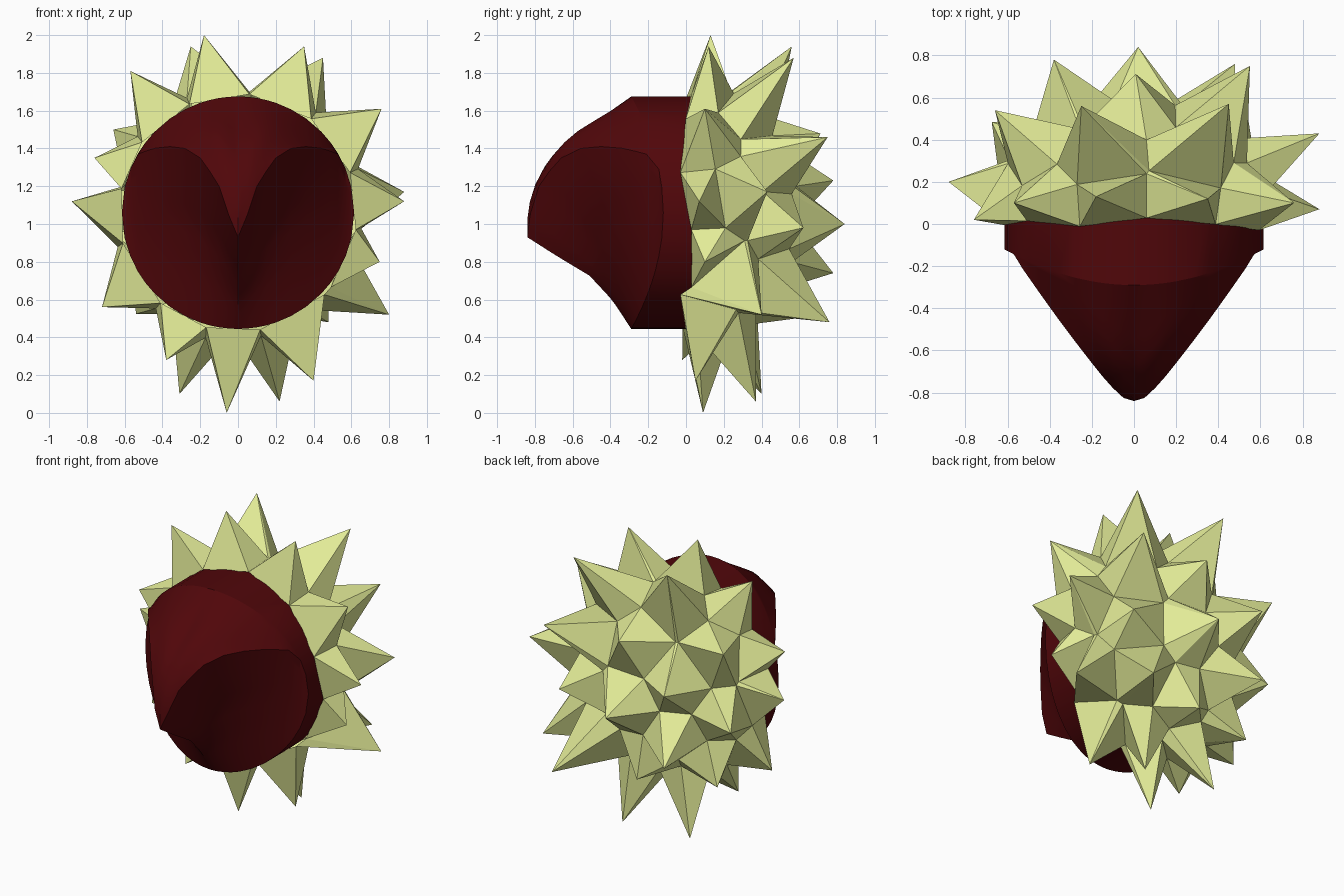
import bpy, bmesh, math, random
from mathutils import Vector

if "Cube" in bpy.data.objects:
    bpy.data.objects.remove(bpy.data.objects["Cube"])

CZ = 1.06


def make_object(name, bm, colour):
    bmesh.ops.recalc_face_normals(bm, faces=bm.faces[:])
    me = bpy.data.meshes.new(name)
    bm.to_mesh(me)
    bm.free()
    ob = bpy.data.objects.new(name, me)
    bpy.context.collection.objects.link(ob)
    mat = bpy.data.materials.new(name + "_colour")
    mat.diffuse_color = (*colour, 1)
    mat.use_nodes = True
    mat.node_tree.nodes["Principled BSDF"].inputs["Base Color"].default_value = mat.diffuse_color
    me.materials.append(mat)
    return ob


def lerp_curve(pts, v):
    for (a, fa), (b, fb) in zip(pts, pts[1:]):
        if v <= b:
            return fa + (fb - fa) * max(0, v - a) / (b - a)
    return pts[-1][1]


# Nut: a ridge-and-tip relief over a round rim
R = 0.615
ridge_z = [(0, .93), (.05, 1.05), (.1, 1.2), (.15, 1.28), (.2, 1.35), (.28, 1.4),
           (.36, 1.41), (.45, 1.4), (.53, 1.37), (.62, 1.3)]
ridge_depth = [(0, .84), (.05, .825), (.12, .76), (.24, .61), (.39, .41), (.53, .21), (.62, .12)]
upper = [(0, 1), (.16, 1), (.31, .96), (.47, .87), (.64, .67), (1, 0)]
lower = [(0, 1), (.21, .71), (.42, .4), (.69, .18), (1, 0)]
half = [.02, .05, .1, .15, .2, .28, .36, .44, .49, .53, .57, .6, R]
xs = [-x for x in reversed(half)] + [0] + half
UP, LOW = 8, 12

bm = bmesh.new()
columns = []
for x in xs:
    a = abs(x)
    dz = math.sqrt(max(0, R * R - a * a))
    rim = .12 + .17 * (dz / R) ** 2
    zc = min(lerp_curve(ridge_z, a), CZ + dz)
    dc = max(rim, lerp_curve(ridge_depth, a)) if zc < CZ + dz else rim
    col = []
    for i in range(-UP, LOW + 1):
        t = -i / UP if i < 0 else i / LOW
        end = CZ + dz if i < 0 else CZ - dz
        mix = min(1, a / (.3 if i < 0 else .6))
        w = lerp_curve(upper if i < 0 else lower, t)
        w = w * (1 - mix) + (1 - t) * mix
        col.append(bm.verts.new((x, -(rim + (dc - rim) * w), zc + (end - zc) * t)))
    columns.append(col)
for c0, c1 in zip(columns, columns[1:]):
    for i in range(UP + LOW):
        bm.faces.new((c0[i], c0[i + 1], c1[i + 1], c1[i]))
bmesh.ops.remove_doubles(bm, verts=bm.verts[:], dist=.0005)
# straight wall behind the rim
edges = [e for e in bm.edges if e.is_boundary]
ext = bmesh.ops.extrude_edge_only(bm, edges=edges)["geom"]
for v in ext:
    if isinstance(v, bmesh.types.BMVert):
        v.co.y = .06
nut = make_object("nut", bm, (.08, .002, .003))
bpy.context.view_layer.objects.active = nut
nut.select_set(True)
bpy.ops.object.shade_smooth_by_angle(angle=math.radians(27))

# Husk: spike tips, one pyramid over each spherical Voronoi cell
centre = Vector((0, 0, CZ))
tips = [Vector(p) for p in (
    (-.18, .13, 2.0), (-.25, .56, 1.94), (.35, .12, 1.94), (.45, .57, 1.88), (.76, .1, 1.61),
    (.88, .43, 1.17), (.88, .07, 1.12), (.8, .4, .52), (.75, .1, .8), (.4, .05, .17),
    (.22, .37, .06), (-.06, .09, .0), (-.31, .4, .1), (-.38, -.02, .28), (-.72, .1, .56),
    (-.88, .2, 1.12), (-.76, .02, 1.35), (-.66, .54, 1.5), (-.57, .1, 1.81), (.02, .84, 1.0),
    (-.38, .78, 1.23), (.55, .75, 1.46), (-.38, .78, .74), (.48, .76, .48))]
dirs = []
for t in tips:
    d = t - centre
    d.y = max(d.y, .17)
    dirs.append(d.normalized())
# fill remaining gaps with further spikes
random.seed(4)
pool = []
while len(pool) < 1500:
    d = Vector([random.gauss(0, 1) for _ in range(3)]).normalized()
    if d.y > .16:
        pool.append(d)
while len(dirs) < 60:
    best = min(pool, key=lambda p: max(p.dot(d) for d in dirs))
    if max(best.dot(d) for d in dirs) > math.cos(.4):
        break
    dirs.append(best)
    k = random.uniform(.84, .93)
    tips.append(centre + Vector((best.x * k, best.y * k * .9, best.z * k)))

# mirrored sites make the cells end on the opening
hull = bmesh.new()
site = {}
for i, d in enumerate(dirs):
    site[hull.verts.new(d)] = i
    site[hull.verts.new((d.x, -d.y, d.z))] = -1
bmesh.ops.convex_hull(hull, input=hull.verts[:])
hull.normal_update()

bm = bmesh.new()
valley = {}
for f in hull.faces:
    n = f.normal.copy()
    if n.dot(f.calc_center_median()) < 0:
        n.negate()
    # valleys draw in to hug the nut along the opening
    r = .63 + .07 * min(1, abs(n.y) / .2)
    lift = .03 * math.sin(37 * n.x + 23 * n.z) if abs(n.y) < .02 else 0
    valley[f] = bm.verts.new((n.x * r, n.y * .6 + lift, CZ + n.z * r))
peak = [bm.verts.new(t) for t in tips]
for e in hull.edges:
    if len(e.link_faces) == 2:
        a, b = (valley[f] for f in e.link_faces)
        for v in e.verts:
            if site.get(v, -1) >= 0:
                bm.faces.new((peak[site[v]], a, b))
hull.free()
bmesh.ops.remove_doubles(bm, verts=bm.verts[:], dist=.004)
bmesh.ops.delete(bm, geom=[v for v in bm.verts if not v.link_faces], context='VERTS')
make_object("spiky_husk", bm, (.76, .83, .31))
